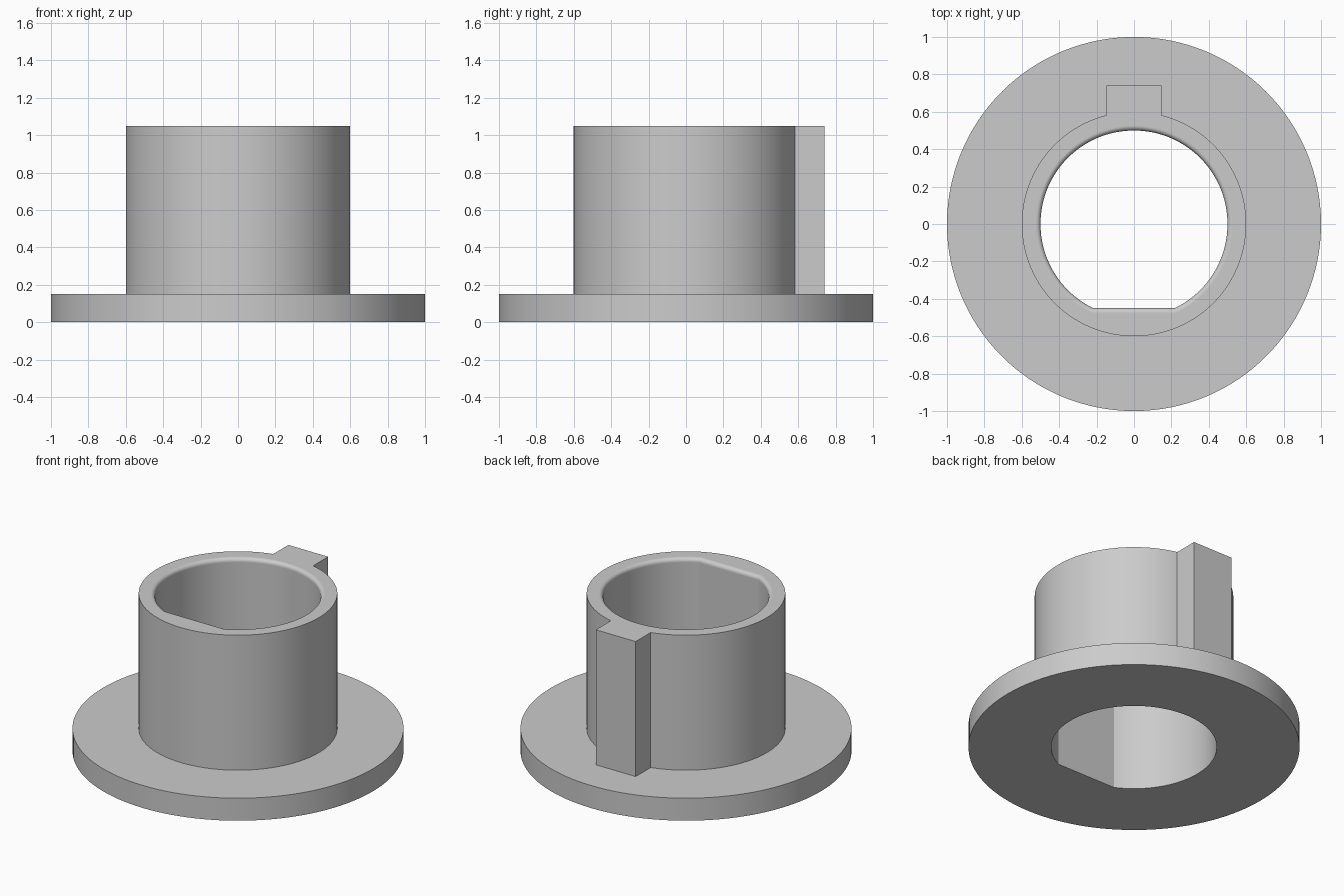
import bpy
import bmesh
from math import asin, sin, cos, pi, radians

cube = bpy.data.objects.get("Cube")
if cube:
    bpy.data.objects.remove(cube, do_unlink=True)

FLANGE_R, FLANGE_H = 1.0, 0.15
SLEEVE_R, TOP = 0.6, 1.05
BORE_R, FLAT_Y, FILLET = 0.5, 0.45, 0.025
ARC_STEPS, FLAT_STEPS, FILLET_STEPS = 110, 18, 8

grey = bpy.data.materials.new("light grey")
grey.use_nodes = True
colour = (0.6, 0.6, 0.6, 1)
grey.diffuse_color = colour
grey.node_tree.nodes["Principled BSDF"].inputs["Base Color"].default_value = colour


def angles(offset=0):
    """Angles round the bore, with exact samples at both ends of the flat."""
    start = asin(-(FLAT_Y + offset) / (BORE_R + offset))
    end = pi - start
    gap = 2 * pi + start - end
    return ([start + (end - start) * i / ARC_STEPS for i in range(ARC_STEPS)]
            + [end + gap * i / FLAT_STEPS for i in range(FLAT_STEPS)])


def circle(radius, z):
    return [(radius * cos(a), radius * sin(a), z) for a in angles()]


def bore(offset, z):
    """D-shaped outline, widened by offset."""
    ring = []
    for i, a in enumerate(angles(offset)):
        r = BORE_R + offset
        if i > ARC_STEPS:
            r = -(FLAT_Y + offset) / sin(a)
        ring.append((r * cos(a), r * sin(a), z))
    return ring


def make_object(name, bm):
    bmesh.ops.recalc_face_normals(bm, faces=bm.faces)
    mesh = bpy.data.meshes.new(name)
    bm.to_mesh(mesh)
    bm.free()
    mesh.materials.append(grey)
    obj = bpy.data.objects.new(name, mesh)
    bpy.context.collection.objects.link(obj)
    return obj


# Flange, sleeve and bore as one closed loop of rings
rings = [circle(FLANGE_R, 0), circle(FLANGE_R, FLANGE_H),
         circle(SLEEVE_R, FLANGE_H), circle(SLEEVE_R, TOP),
         bore(FILLET + 0.003, TOP)]
for i in range(FILLET_STEPS, -1, -1):
    a = pi / 2 * i / FILLET_STEPS
    rings.append(bore(FILLET * (1 - cos(a)), TOP - FILLET + FILLET * sin(a)))
rings += [bore(0, TOP - FILLET - 0.003), bore(0, 0)]

bm = bmesh.new()
loops = [[bm.verts.new(p) for p in ring] for ring in rings]
for k, low in enumerate(loops):
    high = loops[(k + 1) % len(loops)]
    for i in range(len(low)):
        j = (i + 1) % len(low)
        bm.faces.new((low[i], low[j], high[j], high[i]))
bushing = make_object("flanged_bushing", bm)

# Key rib on the back, joined to the sleeve
bm = bmesh.new()
bmesh.ops.create_cube(bm, size=1)
low, high = (-0.147, 0.56, 0.1), (0.147, 0.74, TOP)
for v in bm.verts:
    v.co = [h if c > 0 else l for c, l, h in zip(v.co, low, high)]
key = make_object("key_rib", bm)

union = bushing.modifiers.new("join key", 'BOOLEAN')
union.operation = 'UNION'
union.solver = 'EXACT'
union.object = key
bpy.ops.object.select_all(action='DESELECT')
bushing.select_set(True)
bpy.context.view_layer.objects.active = bushing
bpy.ops.object.modifier_apply(modifier=union.name)
bpy.data.objects.remove(key, do_unlink=True)
bpy.ops.object.shade_smooth_by_angle(angle=radians(20))
